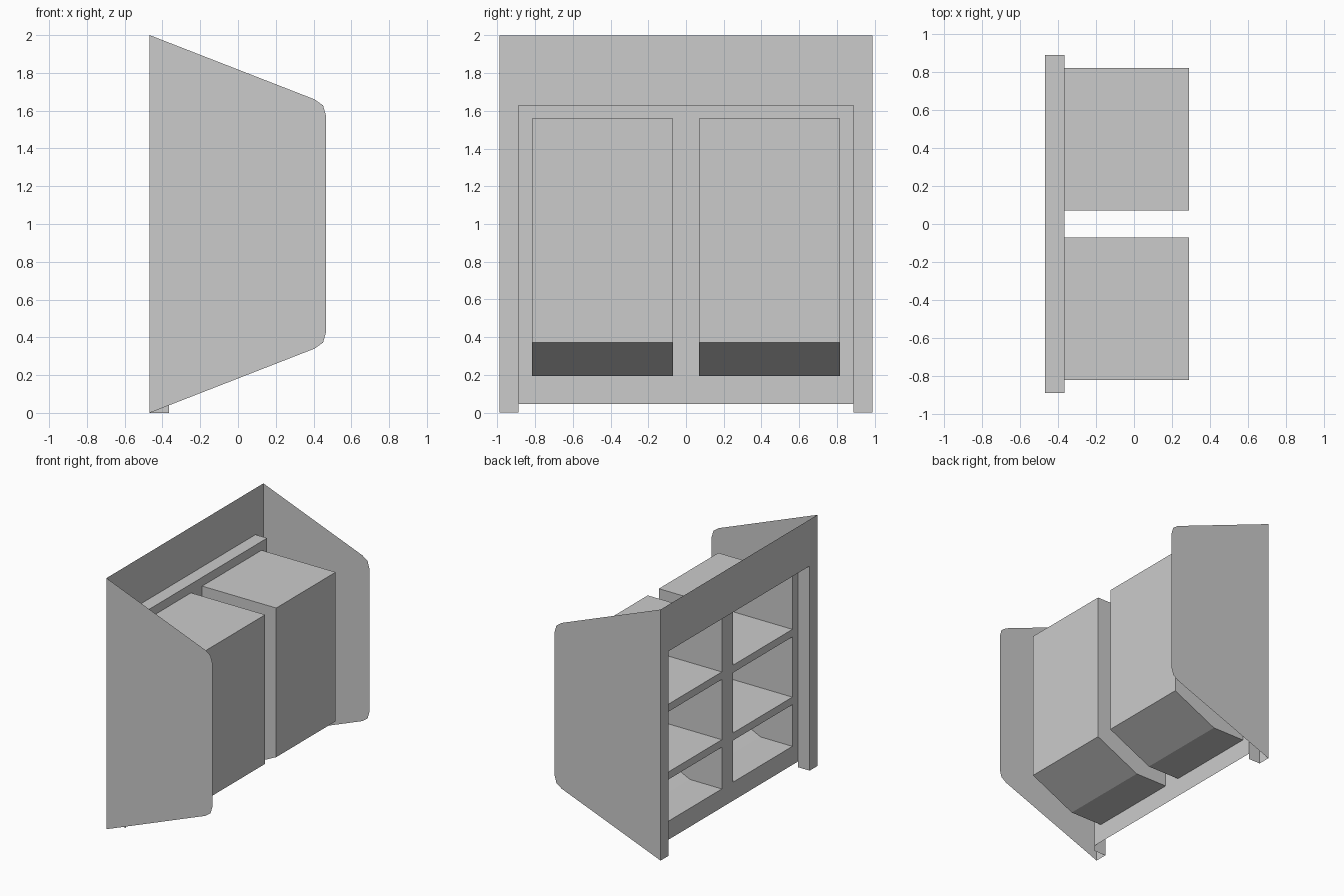
import bpy

if "Cube" in bpy.data.objects:
    bpy.data.objects.remove(bpy.data.objects["Cube"])

# Main sizes
XB, XP, XF = -0.468, -0.365, 0.288      # frame plane, recessed panel, cabinet front
YS, YJ = 0.988, 0.888                   # side sheets, jambs
Y0, Y1 = 0.07, 0.818                    # cabinet inner and outer sides
Z_PANEL, Z_LOW, Z_BEND, Z_TOP, Z_HEAD = 0.045, 0.193, 0.372, 1.56, 1.63


def sheet(name, faces):
    """Object made of flat faces, each given as a list of points; shared points are merged."""
    index, polys = {}, []
    for face in faces:
        polys.append([index.setdefault(tuple(p), len(index)) for p in face])
    mesh = bpy.data.meshes.new(name)
    mesh.from_pydata(list(index), [], polys)
    obj = bpy.data.objects.new(name, mesh)
    bpy.context.collection.objects.link(obj)
    return obj


def rect_x(x, ya, yb, za, zb):
    return [(x, ya, za), (x, ya, zb), (x, yb, zb), (x, yb, za)]


# Side sheets: tapered outline with softened front corners
upper = [(XB, 2.0), (0.405, 1.66), (0.45, 1.628), (0.467, 1.57)]
outline = upper + [(x, 2.0 - z) for x, z in reversed(upper)]
for name, s in (("left_side_panel", -1), ("right_side_panel", 1)):
    pts = [(x, s * YS, z) for x, z in outline]
    sheet(name, [pts if s > 0 else pts[::-1]])

# Outer frame: two posts and the header
sheet("outer_frame", [
    rect_x(XB, -YS, -YJ, 0, Z_HEAD),
    rect_x(XB, YJ, YS, 0, Z_HEAD),
    rect_x(XB, -YS, -YJ, Z_HEAD, 2),
    rect_x(XB, -YJ, YJ, Z_HEAD, 2),
    rect_x(XB, YJ, YS, Z_HEAD, 2)])

# Reveal running around the frame opening
path = [(-YJ, 0), (-YJ, Z_HEAD), (YJ, Z_HEAD), (YJ, 0)]
sheet("frame_reveal", [
    [(XB, *a), (XP, *a), (XP, *b), (XB, *b)] for a, b in zip(path, path[1:])])

# Recessed panel with two openings
ys = [-YJ, -Y1, -Y0, Y0, Y1, YJ]
zs = [Z_PANEL, Z_LOW, Z_TOP, Z_HEAD]
sheet("recessed_panel", [
    rect_x(XP, ys[i], ys[i + 1], zs[j], zs[j + 1])
    for i in range(5) for j in range(3) if not (j == 1 and i in (1, 3))])

# Cabinet shells, open toward the panel, and the shelves inside them
profile = [(XP, Z_TOP), (XF, Z_TOP), (XF, Z_BEND), (-0.085, Z_LOW), (XP, Z_LOW)]
for side, a, b in (("left", -Y1, -Y0), ("right", Y0, Y1)):
    faces = [[(p[0], a, p[1]), (p[0], b, p[1]), (q[0], b, q[1]), (q[0], a, q[1])]
             for p, q in zip(profile, profile[1:])]
    faces.append([(x, a, z) for x, z in reversed(profile)])
    faces.append([(x, b, z) for x, z in profile])
    sheet(side + "_cabinet_shell", faces)

    for level, za, zb in (("lower", 0.525, 0.585), ("upper", 1.065, 1.125)):
        sheet(f"{side}_{level}_shelf", [
            rect_x(XP, a, b, za, zb),
            [(XP, a, zb), (XF, a, zb), (XF, b, zb), (XP, b, zb)],
            [(XP, a, za), (XP, b, za), (XF, b, za), (XF, a, za)]])
